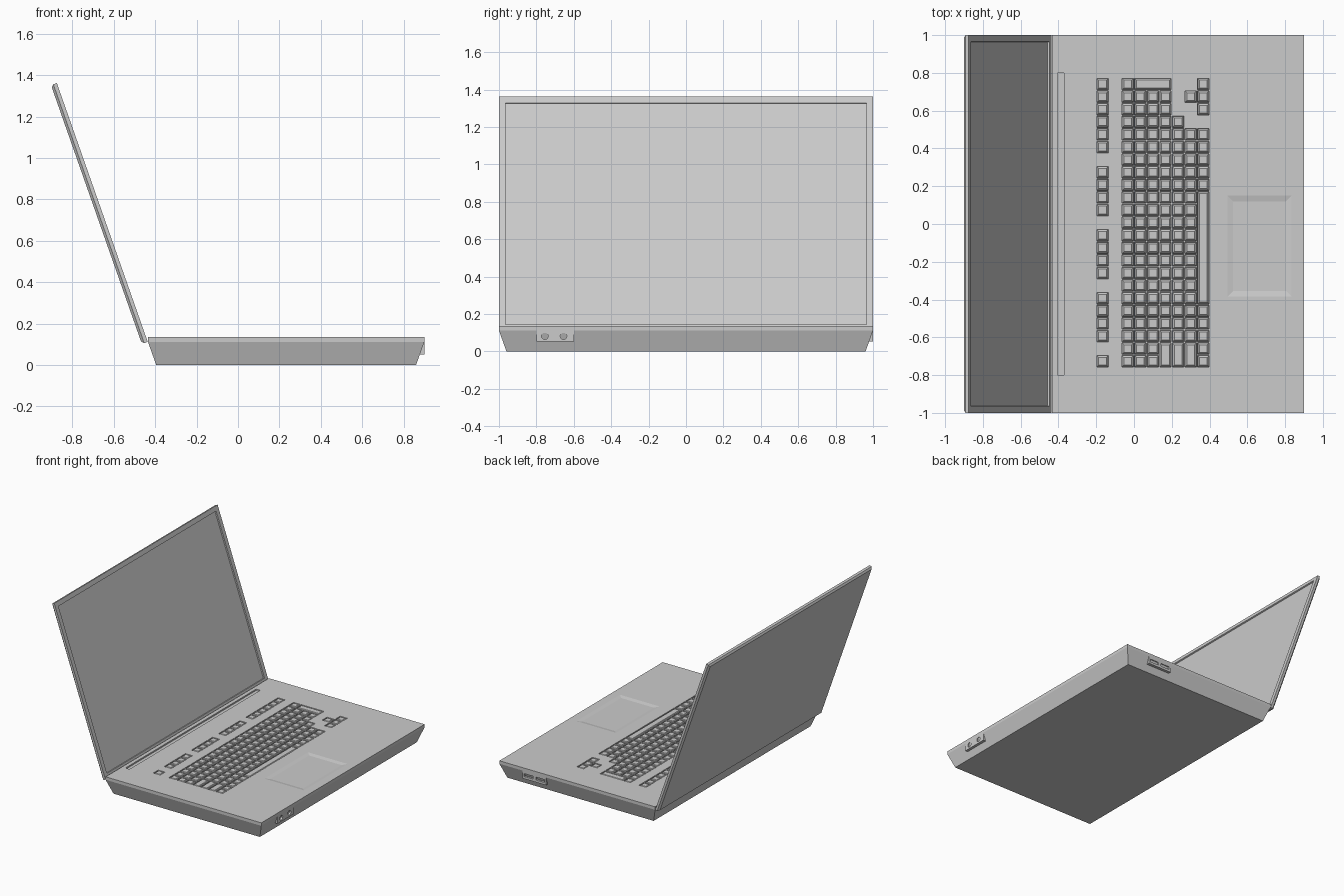
import bpy
import bmesh
from math import pi
from mathutils import Matrix, Vector

cube = bpy.data.objects.get("Cube")
if cube:
    bpy.data.objects.remove(cube, do_unlink=True)

grey = bpy.data.materials.new("light_grey")
grey.use_nodes = True
grey.diffuse_color = (0.6, 0.6, 0.6, 1)
grey.node_tree.nodes["Principled BSDF"].inputs["Base Color"].default_value = (0.6, 0.6, 0.6, 1)


def finish(bm, name, cutter=False):
    bmesh.ops.recalc_face_normals(bm, faces=bm.faces[:])
    mesh = bpy.data.meshes.new(name)
    bm.to_mesh(mesh)
    bm.free()
    mesh.materials.append(grey)
    obj = bpy.data.objects.new(name, mesh)
    bpy.context.collection.objects.link(obj)
    if cutter:
        obj.hide_render = True
        obj.hide_viewport = True
    return obj


def add_box(bm, low, high):
    low, high = Vector(low), Vector(high)
    matrix = Matrix.Translation((low + high) / 2) @ Matrix.Diagonal((*(high - low), 1))
    return bmesh.ops.create_cube(bm, size=1, matrix=matrix)["verts"]


def inset(bm, faces, thickness, depth):
    bmesh.ops.inset_individual(bm, faces=faces, thickness=thickness, depth=depth,
                               use_even_offset=True)


# Keyboard map: one string per row of keys, from the function keys to the space bar.
# Each string runs from right to left; equal letters join into one long key.
KEY_ROWS = [
    "######.####.####.####.#",
    "." * 23,
    "#" * 23,
    "A" + "#" * 22,
    "A" + "#" * 22,
    "A" + "#" * 20 + "BB",
    "..." + "#" * 18 + "CC",
    ".#.." + "#" * 17 + "DD",
    "###.#####EEEEEEEEE#####",
]
PITCH = 0.0667
TOP = 0.135

# Base: top deck laid out as a grid of cells
xs = [-0.435, -0.405, -0.37] + [-0.2 + PITCH * k for k in range(10)] + [0.495, 0.835, 0.9]
ys = [-1, -0.8] + [-0.76 + PITCH * k for k in range(24)] + [0.8, 1]
pad_col, pad_low, pad_high = 13, 8, 16
bm = bmesh.new()
grid = {}
for i, x in enumerate(xs):
    for j, y in enumerate(ys):
        if i in (pad_col, pad_col + 1):
            y = {pad_low: -0.385, pad_high: 0.15}.get(j, y)
        grid[i, j] = bm.verts.new((x, y, TOP))
cells = {}
for i in range(len(xs) - 1):
    for j in range(len(ys) - 1):
        cells[i, j] = bm.faces.new((grid[i, j], grid[i + 1, j],
                                    grid[i + 1, j + 1], grid[i, j + 1]))


def join(faces):
    return bmesh.ops.dissolve_faces(bm, faces=faces, use_verts=False)["region"]


# Sort the cells into keys, touchpad and hinge strip
keys, groups = [], {}
for c, row in enumerate(KEY_ROWS):
    for r, mark in enumerate(row):
        face = cells[3 + c, 24 - r]
        if mark == "#":
            keys.append(face)
        elif mark != ".":
            groups.setdefault(mark, []).append(face)
for faces in groups.values():
    keys += join(faces)
pad = join([cells[pad_col, j] for j in range(pad_low, pad_high)])
strip = join([cells[1, j] for j in range(1, 26)])

# Tray sides: short upright rim, then walls sloping in to the bottom
edges = [e for e in bm.edges if e.is_boundary]
mid_x = (xs[0] + xs[-1]) / 2
for z, inward in ((0.112, 0), (0, 0.04)):
    new = bmesh.ops.extrude_edge_only(bm, edges=edges)["geom"]
    edges = [g for g in new if isinstance(g, bmesh.types.BMEdge)]
    half = (xs[-1] - xs[0]) / 2
    for v in (g for g in new if isinstance(g, bmesh.types.BMVert)):
        v.co.x = mid_x + (v.co.x - mid_x) * (1 - inward / half)
        v.co.y *= 1 - inward
        v.co.z = z
bmesh.ops.holes_fill(bm, edges=edges, sides=0)

# Keys: tapered caps in small pits, flush with the deck
inset(bm, keys, 0.003, 0)
inset(bm, keys, 0.001, -0.01)
inset(bm, keys, 0.009, 0.01)
# Touchpad: shallow sloping border
inset(bm, pad, 0.03, -0.006)
# Hinge strip: shallow groove
inset(bm, strip, 0.001, -0.01)
finish(bm, "base_with_keyboard")

# Lid: slab leaning back, chamfered behind, with a sunken screen
foot, head = Vector((-0.436, 0, 0.112)), Vector((-0.875, 0, 1.362))
up = (head - foot).normalized()
across = Vector((0, 1, 0))
out = across.cross(up)
lean = Matrix((across, up, out)).transposed().to_4x4()
lean.translation = foot
bm = bmesh.new()
add_box(bm, (-1, 0, -0.03), (1, (head - foot).length, 0))
bm.normal_update()
back = min(bm.faces, key=lambda f: f.normal.z)
bmesh.ops.bevel(bm, geom=back.edges[:], offset=0.012, segments=1, affect="EDGES")
bm.normal_update()
screen = [max(bm.faces, key=lambda f: f.normal.z)]
inset(bm, screen, 0.035, 0)
inset(bm, screen, 0.001, -0.01)
bm.transform(lean)
finish(bm, "lid_with_screen")


def port(name, low, high, cutter_bm):
    """Block in the side wall with openings cut into it."""
    bm = bmesh.new()
    add_box(bm, low, high)
    block = finish(bm, name)
    mod = block.modifiers.new("openings", "BOOLEAN")
    mod.object = finish(cutter_bm, name + "_cutter", cutter=True)
    mod.solver = "EXACT"


# Audio block with two round sockets
bm = bmesh.new()
for y in (-0.755, -0.655):
    bmesh.ops.create_cone(bm, cap_ends=True, segments=12, radius1=0.018, radius2=0.018,
                          depth=0.04,
                          matrix=Matrix.Translation((0.9, y, 0.082)) @ Matrix.Rotation(pi / 2, 4, "Y"))
port("audio_block", (0.85, -0.8, 0.052), (0.9, -0.6, 0.112), bm)

# Data block with two flat slots
bm = bmesh.new()
for x in (0.55, 0.65):
    add_box(bm, (x - 0.037, 0.98, 0.07), (x + 0.037, 1.02, 0.092))
port("data_block", (0.5, 0.95, 0.052), (0.7, 1, 0.112), bm)
